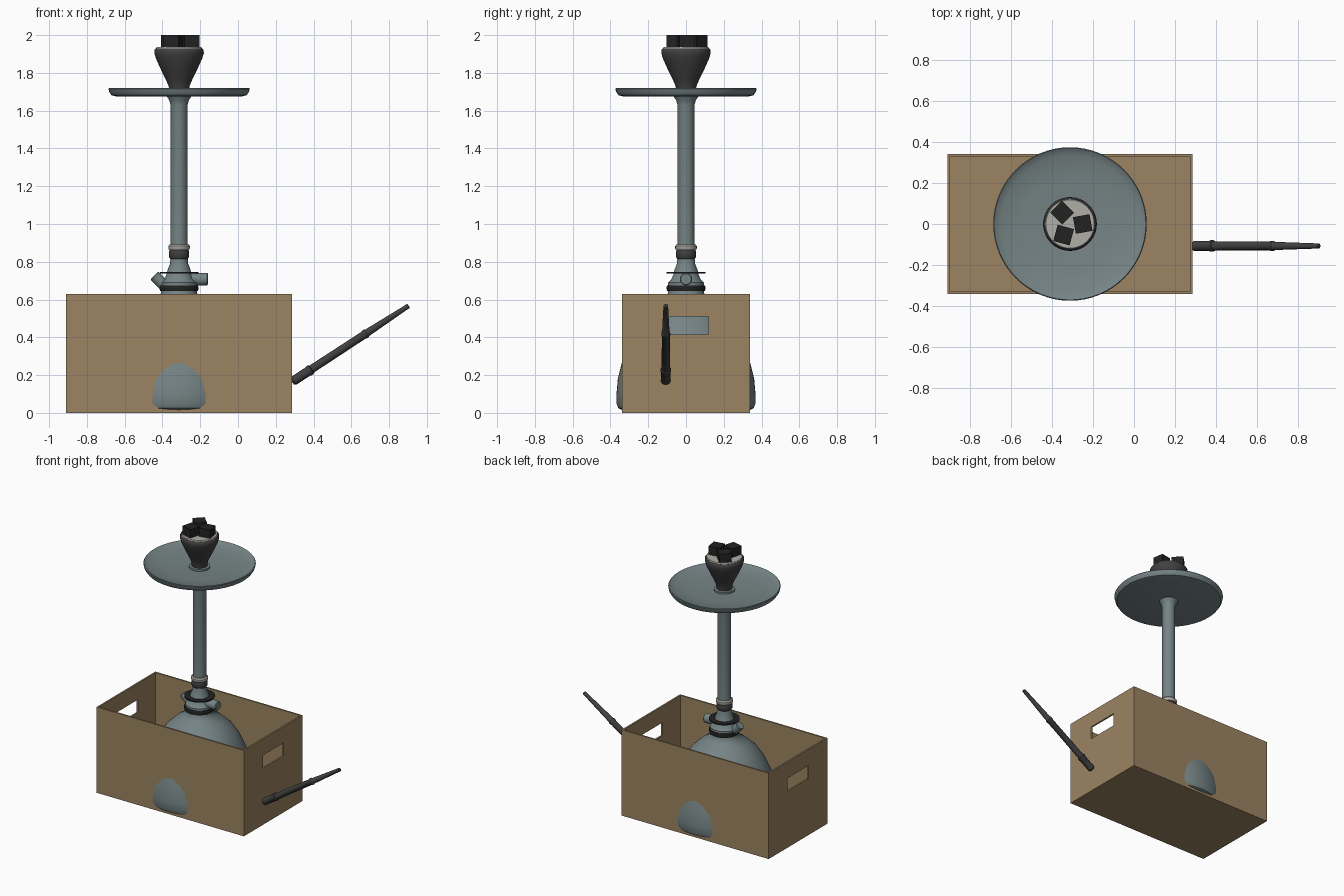
import bpy, bmesh, math
from mathutils import Vector, Matrix

if "Cube" in bpy.data.objects:
    bpy.data.objects.remove(bpy.data.objects["Cube"], do_unlink=True)


def material(name, r, g, b):
    m = bpy.data.materials.new(name)
    m.use_nodes = True
    m.diffuse_color = (r, g, b, 1)
    m.node_tree.nodes["Principled BSDF"].inputs["Base Color"].default_value = (r, g, b, 1)
    return m


wood = material("brown wood", 0.33, 0.23, 0.122)
metal = material("grey metal", 0.18, 0.23, 0.235)
clay = material("dark clay", 0.054, 0.051, 0.051)
coal = material("black coal", 0.016, 0.016, 0.016)
ash = material("pale grey", 0.43, 0.42, 0.38)

CX = -0.312  # axis of the pipe and the crate
UP = Vector((0, 0, 1))


def finish(name, bm, mat, smooth=False):
    bmesh.ops.remove_doubles(bm, verts=bm.verts, dist=0.0001)
    bmesh.ops.recalc_face_normals(bm, faces=bm.faces)
    me = bpy.data.meshes.new(name)
    bm.to_mesh(me)
    bm.free()
    me.materials.append(mat)
    ob = bpy.data.objects.new(name, me)
    bpy.context.collection.objects.link(ob)
    if smooth:
        bpy.ops.object.select_all(action='DESELECT')
        ob.select_set(True)
        bpy.context.view_layer.objects.active = ob
        bpy.ops.object.shade_smooth_by_angle(angle=math.radians(38))
    return ob


def lathe(name, profile, mat, base=(CX, 0, 0), axis=UP, sides=48):
    """Spin (radius, height) points about an axis through base."""
    bm = bmesh.new()
    vs = [bm.verts.new((r, 0, z)) for r, z in profile]
    es = [bm.edges.new(p) for p in zip(vs, vs[1:])]
    bmesh.ops.spin(bm, geom=vs + es, cent=(0, 0, 0), axis=UP,
                   angle=math.tau, steps=sides, use_duplicate=False)
    turn = UP.rotation_difference(Vector(axis)).to_matrix().to_4x4()
    bm.transform(Matrix.Translation(base) @ turn)
    return finish(name, bm, mat, True)


def box(name, lo, hi, mat, spin=0):
    lo, hi = Vector(lo), Vector(hi)
    bm = bmesh.new()
    bmesh.ops.create_cube(bm, size=1)
    bm.transform(Matrix.Translation((lo + hi) / 2) @ Matrix.Rotation(spin, 4, 'Z')
                 @ Matrix.Diagonal((*(hi - lo), 1)))
    return finish(name, bm, mat)


# Crate: floor, long sides and ends with a hand hole
X0, X1, Y, H, T = -0.91, 0.286, 0.34, 0.63, 0.012
box("crate_base", (X0, -Y, 0), (X1, Y, 0.006), wood)
seams = [X0 + T, -0.61, -0.015, X1 - T]
for a, b in zip(seams, seams[1:]):
    box("floor_board_front", (a, T - Y, 0.006), (b, 0, 0.012), wood)
    box("floor_board_back", (a, 0, 0.006), (b, Y - T, 0.012), wood)
box("crate_front", (X0, -Y, 0.006), (X1, T - Y, H), wood)
box("crate_back", (X0, Y - T, 0.006), (X1, Y, H), wood)
for side, x in (("right", X0), ("left", X1 - T)):
    w = Y - T
    for part, y0, y1, z0, z1 in (("lower", -w, w, 0.006, 0.415), ("upper", -w, w, 0.51, H),
                                 ("front_block", -w, -0.12, 0.415, 0.51),
                                 ("back_block", 0.12, w, 0.415, 0.51)):
        box(f"crate_{side}_end_{part}", (x, y0, z0), (x + T, y1, z1), wood)

# Water vase, bulging slightly through the long sides
lathe("vase", [(0, 0.014), (0.335, 0.014), (0.358, 0.025), (0.368, 0.05), (0.368, 0.1),
               (0.361, 0.18), (0.34, 0.265), (0.315, 0.35), (0.275, 0.44), (0.225, 0.515),
               (0.16, 0.575), (0.115, 0.605), (0.095, 0.635), (0.095, 0.65), (0, 0.65)],
      metal, sides=64)

# Neck with seals, and the valve body
lathe("neck_seal", [(0, 0.645), (0.1, 0.645), (0.104, 0.66), (0.1, 0.675), (0, 0.675)], coal)
lathe("valve_body", [(0, 0.67), (0.095, 0.67), (0.095, 0.69), (0.078, 0.705), (0.066, 0.735),
                     (0.06, 0.76), (0.048, 0.79), (0.045, 0.83), (0, 0.83)], metal)
lathe("valve_washer", [(0, 0.739), (0.102, 0.739), (0.102, 0.747), (0, 0.747)], coal)
lathe("hose_port", [(0, 0), (0.033, 0), (0.033, 0.148), (0.028, 0.153), (0, 0.153)],
      metal, (CX, 0, 0.708), (1, 0, 0), 24)
lathe("purge_port", [(0, 0), (0.03, 0), (0.03, 0.13), (0.026, 0.135), (0, 0.135)],
      metal, (CX - 0.035, 0, 0.632), (-1, 0, 1), 24)

# Stem
lathe("stem_grip", [(0, 0.815), (0.046, 0.815), (0.053, 0.825), (0.053, 0.855),
                    (0.048, 0.865), (0, 0.865)], clay)
lathe("stem_collar", [(0, 0.862), (0.052, 0.862), (0.057, 0.87), (0.057, 0.884),
                      (0.05, 0.892), (0, 0.892)], ash)
lathe("stem", [(0, 0.89), (0.045, 0.89), (0.045, 1.63), (0.052, 1.655), (0.068, 1.68), (0, 1.68)],
      metal)

# Dished tray
lathe("tray", [(0, 1.675), (0.33, 1.675), (0.358, 1.682), (0.37, 1.7), (0.374, 1.716),
               (0.37, 1.721), (0.362, 1.716), (0.335, 1.704), (0.22, 1.694), (0.07, 1.687),
               (0.07, 1.7), (0.05, 1.702), (0, 1.702)], metal, sides=64)

# Bowl, its pale top and three coals
lathe("bowl", [(0, 1.695), (0.052, 1.695), (0.055, 1.73), (0.07, 1.765), (0.095, 1.815),
               (0.122, 1.875), (0.131, 1.905), (0.13, 1.922), (0.123, 1.93), (0, 1.93)], clay)
lathe("bowl_top", [(0, 1.928), (0.122, 1.928), (0.118, 1.937), (0, 1.937)], ash)
for x, y, spin in ((-0.35, 0.055, 45), (-0.25, 0.0, 10), (-0.343, -0.054, -15)):
    s = 0.041
    box("coal", (x - s, y - s, 1.938), (x + s, y + s, 2.0), coal, math.radians(spin))

# Slanted mouthpiece with two raised rings
lathe("mouthpiece", [(0, -0.012), (0.016, -0.01), (0.025, 0), (0.025, 0.09), (0.028, 0.095),
                     (0.028, 0.108), (0.022, 0.113), (0.021, 0.44), (0.024, 0.445),
                     (0.024, 0.46), (0.02, 0.465), (0.013, 0.7), (0.013, 0.722),
                     (0.009, 0.727), (0, 0.727)],
      clay, (0.295, -0.107, 0.17), (0.605, 0, 0.395), 24)
